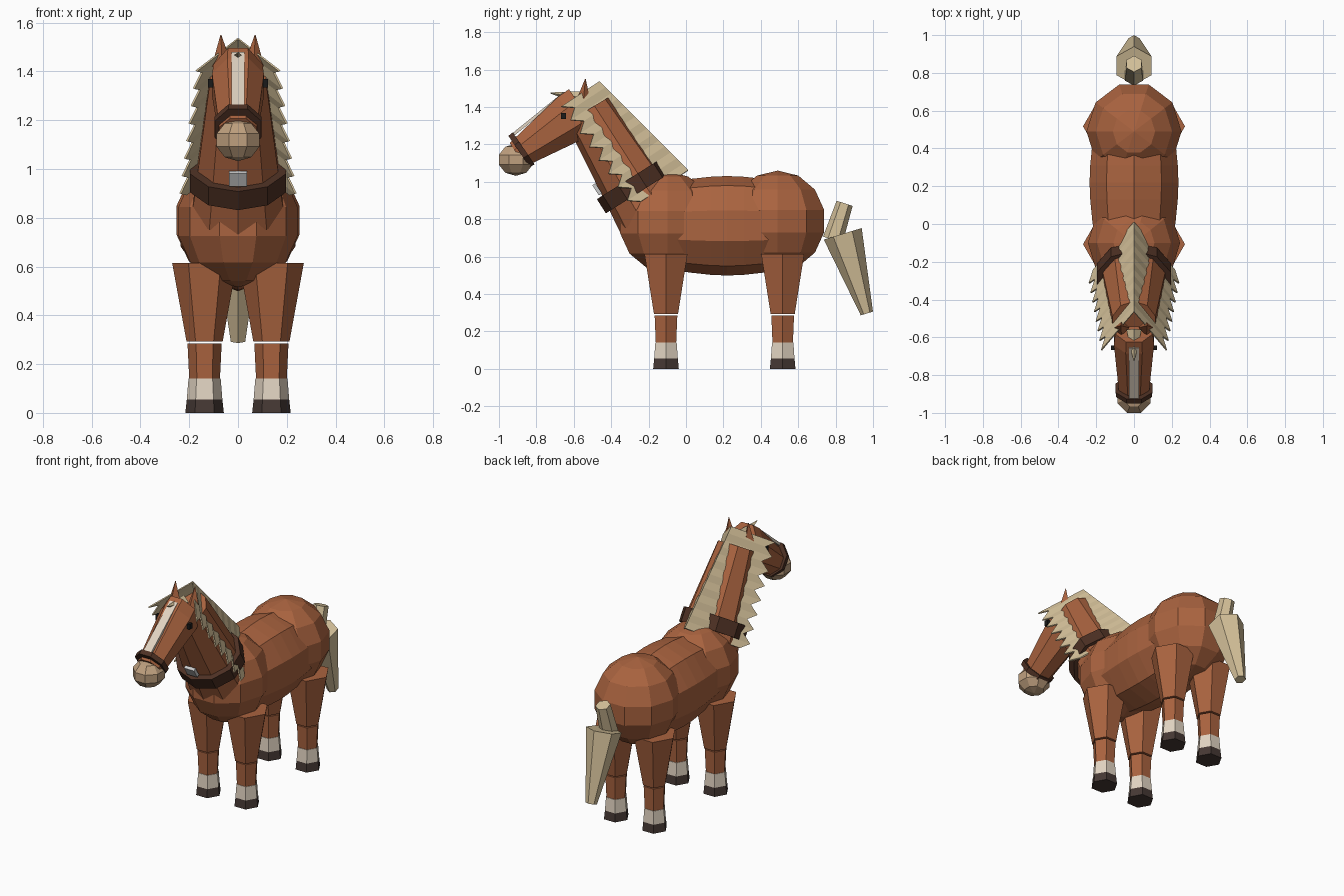
import bpy, bmesh, math
from mathutils import Vector

if "Cube" in bpy.data.objects:
    bpy.data.objects.remove(bpy.data.objects["Cube"])


def material(name, rgb):
    m = bpy.data.materials.new(name)
    m.diffuse_color = (*rgb, 1)
    m.use_nodes = True
    m.node_tree.nodes["Principled BSDF"].inputs["Base Color"].default_value = m.diffuse_color
    return m


COAT = material("chestnut", (.40, .125, .05))
HAIR = material("flaxen", (.66, .53, .32))
SOCK = material("cream", (.76, .66, .54))
HOOF = material("hoof", (.06, .04, .034))
LEATHER = material("leather", (.075, .03, .017))
NOSE = material("muzzle_tan", (.52, .35, .21))
BLACK = material("black", (.01, .01, .01))
METAL = material("metal", (.6, .6, .58))


def add(name, bm, mat):
    bmesh.ops.recalc_face_normals(bm, faces=bm.faces)
    me = bpy.data.meshes.new(name)
    bm.to_mesh(me)
    bm.free()
    me.materials.append(mat)
    ob = bpy.data.objects.new(name, me)
    bpy.context.collection.objects.link(ob)
    return ob


def loft(name, stations, n, mat, phase=0.0):
    """Stations are (centre, x radius, other radius); rings face the first-to-last axis."""
    bm = bmesh.new()
    d = (Vector(stations[-1][0]) - Vector(stations[0][0])).normalized()
    u = Vector((1, 0, 0))
    v = d.cross(u).normalized()
    rings = []
    for c, rx, rp in stations:
        ring = []
        for i in range(n):
            a = 2 * math.pi * i / n + phase
            ring.append(bm.verts.new(Vector(c) + u * rx * math.sin(a) + v * rp * math.cos(a)))
        rings.append(ring)
    for r0, r1 in zip(rings, rings[1:]):
        for i in range(n):
            j = (i + 1) % n
            bm.faces.new((r0[i], r0[j], r1[j], r1[i]))
    bm.faces.new(rings[0])
    bm.faces.new(rings[-1])
    return add(name, bm, mat)


def ball(name, c, r, seg, rings, mat, turn=0.0):
    bm = bmesh.new()
    bmesh.ops.create_uvsphere(bm, u_segments=seg, v_segments=rings, radius=1)
    for v in bm.verts:
        x, y = v.co.x, v.co.y
        v.co = Vector((c[0] + r[0] * (x * math.cos(turn) - y * math.sin(turn)),
                       c[1] + r[1] * (x * math.sin(turn) + y * math.cos(turn)),
                       c[2] + r[2] * v.co.z))
    return add(name, bm, mat)


def box(name, c, size, tilt, mat):
    bm = bmesh.new()
    bmesh.ops.create_cube(bm, size=1)
    for v in bm.verts:
        v.co = Vector([a * b for a, b in zip(v.co, size)])
    ob = add(name, bm, mat)
    ob.location = c
    ob.rotation_euler.x = tilt
    return ob


# Torso
loft("barrel", [((0, y, .765), r * .93, r) for y, r in
                ((-.08, .235), (.02, .25), (.13, .262), (.22, .266),
                 (.31, .262), (.42, .25), (.5, .235))], 10, COAT)
ball("chest", (0, -.1, .785), (.25, .272, .27), 10, 7, COAT, math.pi / 2)
ball("rump", (0, .49, .79), (.258, .268, .27), 10, 7, COAT, math.pi / 2)

# Legs: hexagonal upper, lower, sock and hoof
for end, y in (("front", -.107), ("hind", .517)):
    for side, x in (("right", .137), ("left", -.137)):
        for part, z0, r0, z1, r1, mat in (
                ("hoof", 0, .079, .055, .073, HOOF),
                ("sock", .055, .073, .14, .066, SOCK),
                ("lower_leg", .14, .063, .284, .07, COAT),
                ("upper_leg", .292, .074, .615, .133, COAT)):
            loft(f"{end}_{side}_{part}", [((x, y, z0), r0, r0), ((x, y, z1), r1, r1)],
                 6, mat, math.pi / 2)

# Neck and collar
loft("neck", [((0, -.19, .83), .2, .19), ((0, -.525, 1.385), .12, .135)], 10, COAT)
loft("collar", [((0, -.261, .937), .207, .198), ((0, -.309, 1.013), .207, .198)], 10, LEATHER)
box("collar_tag", (0, -.475, .96), (.072, .065, .02), -1.0, METAL)

# Head, muzzle and noseband
loft("head", [((0, -.55, 1.385), .108, .145), ((0, -.61, 1.345), .115, .143),
              ((0, -.90, 1.145), .083, .082)], 8, COAT, math.pi / 8)
ball("muzzle", (0, -.91, 1.118), (.1, .103, .086), 8, 5, NOSE, math.pi / 8)
loft("noseband", [((0, -.868, 1.179), .105, .112), ((0, -.893, 1.162), .103, .109)],
     8, LEATHER, math.pi / 8)
box("blaze", (0, -.795, 1.357), (.055, .37, .016), .68, SOCK)

# Eyes and ears
for side, s in (("right", 1), ("left", -1)):
    box(side + "_eye", (s * .11, -.655, 1.352), (.026, .026, .034), 0, BLACK)
    loft(side + "_ear", [((s * .066, -.55, 1.42), .042, .042),
                         ((s * .07, -.538, 1.55), .002, .002)], 4, COAT)

# Forelock
loft("forelock", [((0, -.56, 1.45), .04, .035), ((0, -.725, 1.475), .003, .003)], 4, HAIR)

# Mane: pleated roof along the crest with toothed lower edges
bm = bmesh.new()
N = 15
rows = []
for i in range(N + 1):
    t = i / N
    tooth = 1 if i % 2 == 0 else -1
    ridge = Vector((0, -.465 + .475 * t, 1.535 - .475 * t))
    drop = Vector((0, -.835, -.55)) * (.215 + .115 * t + .028 * tooth)
    wide = .158 + .07 * t + .014 * tooth
    rows.append([bm.verts.new(ridge + drop + Vector((-wide, 0, 0))), bm.verts.new(ridge),
                 bm.verts.new(ridge + drop + Vector((wide, 0, 0)))])
for a, b in zip(rows, rows[1:]):
    for k in (0, 1):
        bm.faces.new((a[k], a[k + 1], b[k + 1], b[k]))
mane = add("mane", bm, HAIR)
mod = mane.modifiers.new("thickness", 'SOLIDIFY')
mod.thickness = .008
mod.offset = 0

# Tail
loft("tail_dock", [((0, .785, .69), .055, .055), ((0, .848, .885), .045, .045)], 6, HAIR)
loft("tail", [((0, .838, .722), .106, .106), ((0, .967, .296), .034, .034)], 6, HAIR)
